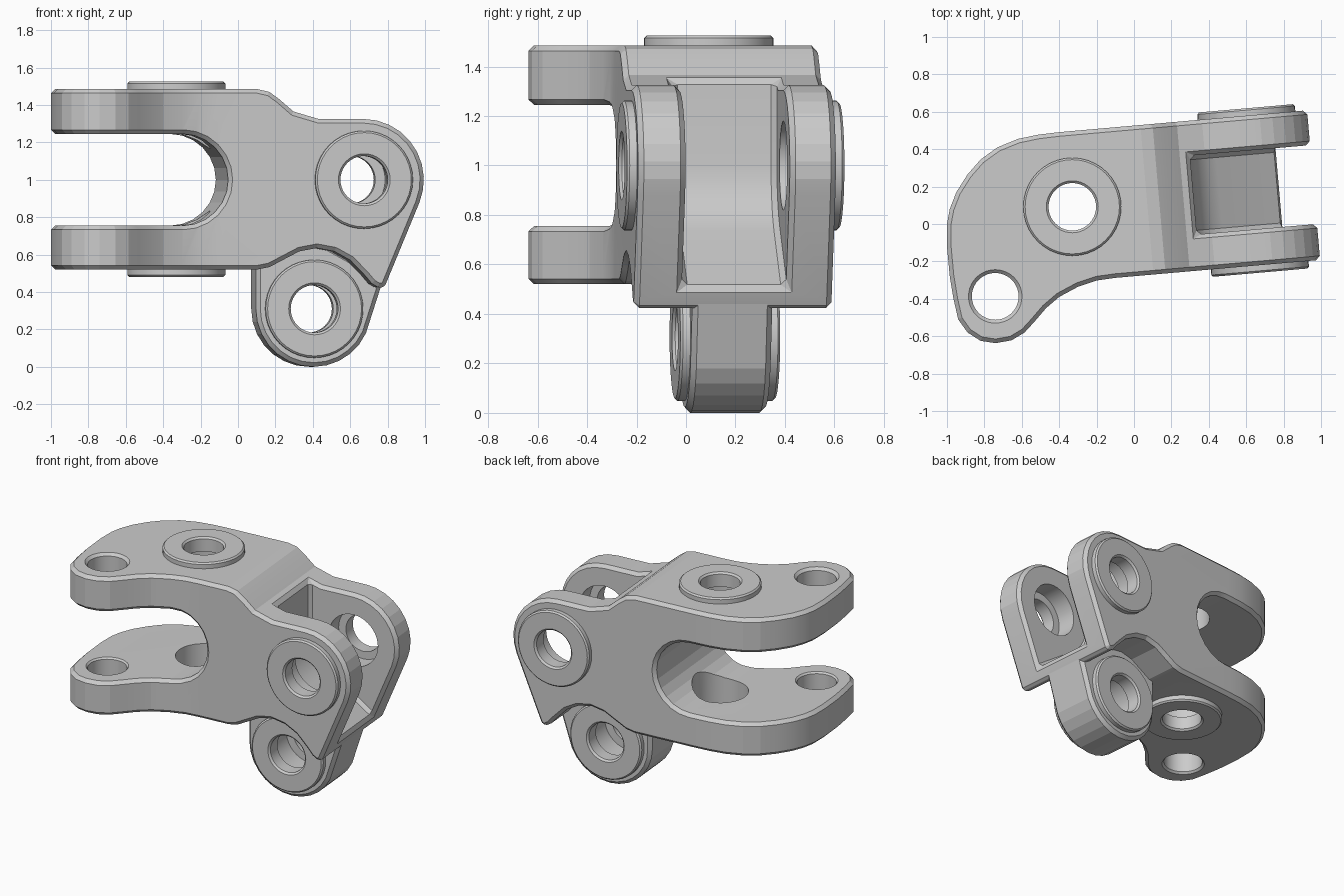
import bpy, bmesh, math
from mathutils import Matrix, Vector

if "Cube" in bpy.data.objects:
    bpy.data.objects.remove(bpy.data.objects["Cube"])

TILT = Matrix.Rotation(math.radians(5), 4, 'Z')   # the hinge end is turned 5 degrees


def finish(name, bm, matrix):
    bmesh.ops.transform(bm, matrix=matrix, verts=bm.verts)
    bmesh.ops.recalc_face_normals(bm, faces=bm.faces)
    me = bpy.data.meshes.new(name)
    bm.to_mesh(me)
    bm.free()
    ob = bpy.data.objects.new(name, me)
    bpy.context.collection.objects.link(ob)
    return ob


def prism(name, pts, lo, hi, side=True):
    """Side profiles (u, z) run along the tilted depth; plan profiles (x, y) run along z."""
    bm = bmesh.new()
    rings = []
    for h in (lo, hi):
        rings.append([bm.verts.new((a, h, b) if side else (a, b, h)) for a, b in pts])
    bm.faces.new(rings[0])
    bm.faces.new(rings[1])
    n = len(pts)
    for i in range(n):
        j = (i + 1) % n
        bm.faces.new((rings[0][i], rings[0][j], rings[1][j], rings[1][i]))
    return finish(name, bm, TILT if side else Matrix())


def lathe(name, prof, matrix, closed=False, seg=40):
    bm = bmesh.new()
    rings = []
    for r, h in prof:
        rings.append([bm.verts.new((r * math.cos(t), r * math.sin(t), h))
                      for t in (2 * math.pi * i / seg for i in range(seg))])
    pairs = list(zip(rings, rings[1:]))
    if closed:
        pairs.append((rings[-1], rings[0]))
    else:
        bm.faces.new(rings[0])
        bm.faces.new(rings[-1])
    for a, b in pairs:
        for i in range(seg):
            j = (i + 1) % seg
            bm.faces.new((a[i], a[j], b[j], b[i]))
    return finish(name, bm, matrix)


def apply_mod(ob, mod):
    bpy.context.view_layer.objects.active = ob
    bpy.ops.object.modifier_apply(modifier=mod.name)


def boolean(ob, cutter, op='DIFFERENCE'):
    m = ob.modifiers.new("cut", 'BOOLEAN')
    m.operation, m.solver, m.object = op, 'EXACT', cutter
    apply_mod(ob, m)
    bpy.data.objects.remove(cutter)


def chamfer(ob, width):
    bm = bmesh.new()
    bm.from_mesh(ob.data)
    bmesh.ops.remove_doubles(bm, verts=bm.verts, dist=0.0002)
    bm.to_mesh(ob.data)
    bm.free()
    m = ob.modifiers.new("chamfer", 'BEVEL')
    m.width, m.segments, m.limit_method = width, 1, 'ANGLE'
    m.angle_limit = math.radians(42)
    m.use_clamp_overlap = False
    apply_mod(ob, m)


def arc(cx, cz, r, a0, a1, n):
    return [(cx + r * math.cos(math.radians(a0 + (a1 - a0) * i / n)),
             cz + r * math.sin(math.radians(a0 + (a1 - a0) * i / n))) for i in range(n + 1)]


# Body: side profile (fork slot, stepped top, hinge end, relief over lower lug)
side = [(-1.3, 1.485), (.08, 1.485), (.145, 1.47), (.20, 1.43), (.275, 1.365), (.41, 1.325)]
side += arc(.65, 1.0, .325, 90, -22, 9)
side += [(.776, .455), (.766, .434), (.748, .424), (.728, .426), (.696, .445), (.656, .492),
         (.58, .57), (.495, .617), (.40, .635), (.306, .617), (.226, .575), (.146, .533),
         (.08, .52), (-1.3, .52), (-1.3, .755)]
side += arc(-.32, 1.0, .245, -90, 90, 12)
side += [(-1.3, 1.245)]
body = prism("knuckle_body", side, -.85, .85)

# Plan outline with the curved fork ears
plan = [(1.2, -.174), (-.1, -.288), (-.2, -.302), (-.3, -.336), (-.4, -.39), (-.47, -.45),
        (-.53, -.52), (-.585, -.58), (-.655, -.622), (-.74, -.637), (-.82, -.625),
        (-.89, -.58), (-.94, -.51), (-.965, -.40), (-.985, -.28), (-1, -.12), (-1, 0),
        (-.985, .08), (-.95, .17), (-.89, .265), (-.82, .345), (-.73, .41), (-.62, .455),
        (-.51, .478), (-.4, .491), (1.2, .632)]
boolean(body, prism("plan_cutter", plan, .2, 1.8, side=False), 'INTERSECT')

# Pocket between the two hinge cheeks
pocket = [(1.4, 1.7), (.33, 1.7)] + arc(.65, 1.0, .32, 180, 235, 5) + [(1.4, .084)]
boolean(body, prism("pocket_cutter", pocket, -.085, .338))
chamfer(body, .022)

# Lower lug
lug_pts = arc(.404, .31, .31, 180, 335, 12)
lug_pts += [(.772, .45), (.772, .48), (.74, .50), (.45, .66), (.094, .66)]
lug = prism("lower_lug", lug_pts, -.04, .285)
chamfer(lug, .022)


def across(u, v, z, sign):
    return TILT @ Matrix.Translation((u, v, z)) @ Matrix.Rotation(sign * math.pi / 2, 4, 'X')


# Bearing bores
bore = [(.18, -1), (.18, 1)]
boolean(body, lathe("hinge_bore", bore, across(.65, .12, 1.0, 1)))
boolean(lug, lathe("lug_bore", bore, across(.404, .12, .31, 1)))
boolean(body, lathe("fork_bore", bore, Matrix.Translation((-.33, .092, 1))))

# Plain pin holes through the fork ears, with chamfered mouths
half = [(.125, .225), (.143, .243), (.143, .26)]
half = [(.143, .238), (.125, .256), (.125, .467), (.155, .497)]
pin = [(r, 1 - h) for r, h in reversed(half)] + [(r, 1 + h) for r, h in half]
boolean(body, lathe("pin_cutter", pin, Matrix.Translation((-.742, -.387, 0))))

# Raised boss rings, each with a retaining lip inside its bore
ring = [(.127, -.06), (.183, -.06), (.183, -.005), (.262, -.005), (.262, .03),
        (.252, .04), (.139, .04), (.127, .028)]
up = Matrix.Translation((-.33, .092, 1.485))
down = Matrix.Translation((-.33, .092, .52)) @ Matrix.Rotation(math.pi, 4, 'X')
bosses = {"fork_boss_top": up, "fork_boss_bottom": down,
          "hinge_boss_front": across(.65, -.278, 1.0, 1),
          "hinge_boss_back": across(.65, .524, 1.0, -1),
          "lug_boss_front": across(.404, -.04, .31, 1),
          "lug_boss_back": across(.404, .285, .31, -1)}
for name, matrix in bosses.items():
    lathe(name, ring, matrix, closed=True)

# Smooth the round bores and rings, keep facets and chamfers crisp
bpy.ops.object.select_all(action='SELECT')
bpy.ops.object.shade_smooth_by_angle(angle=math.radians(12))
